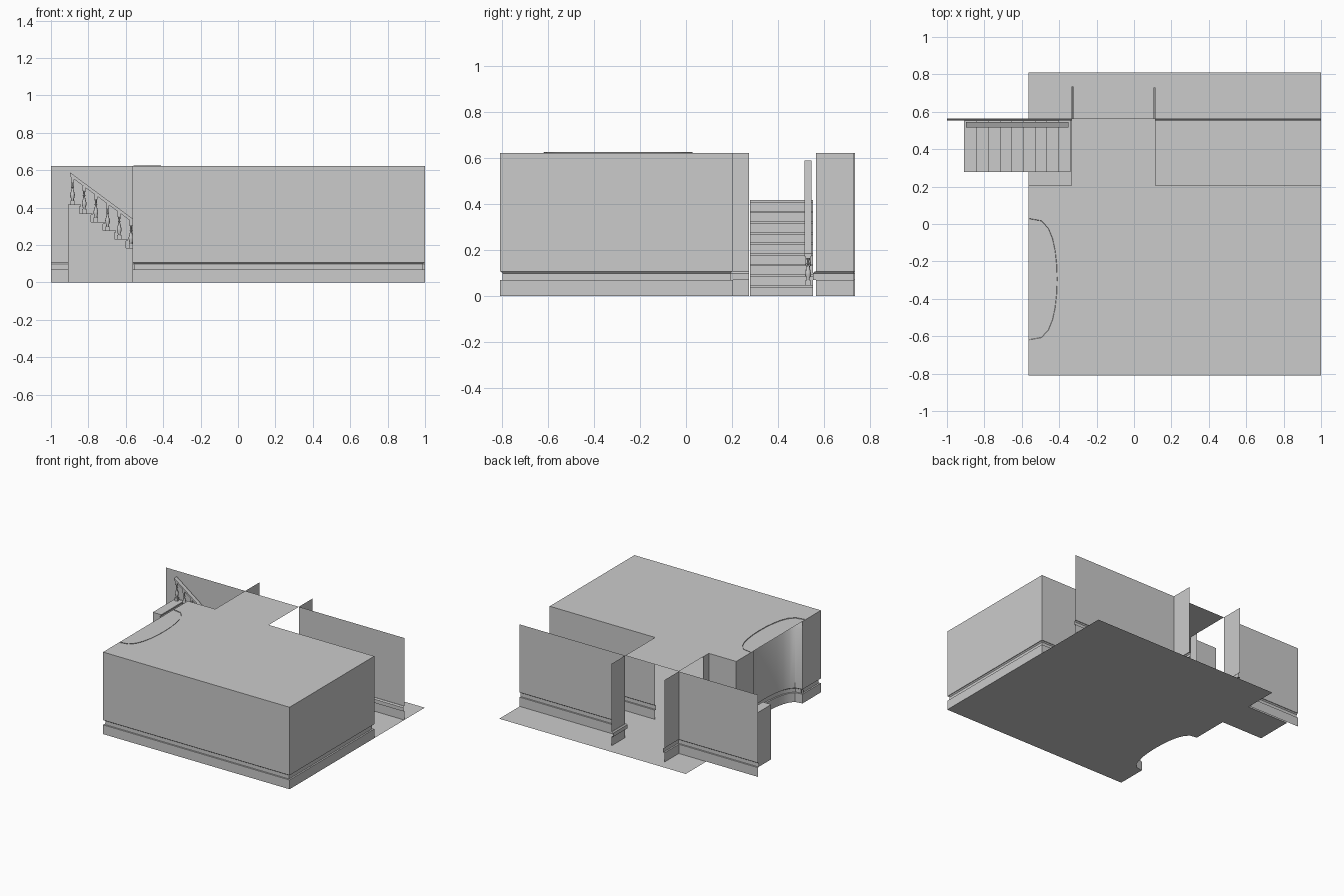
import bpy, bmesh, math
from mathutils import Vector

if "Cube" in bpy.data.objects:
    bpy.data.objects.remove(bpy.data.objects["Cube"])

H = 0.622                      # ceiling height


def make(name, verts, faces, smooth=False):
    me = bpy.data.meshes.new(name)
    me.from_pydata(verts, [], faces)
    me.update()
    ob = bpy.data.objects.new(name, me)
    bpy.context.collection.objects.link(ob)
    if smooth:
        bpy.ops.object.select_all(action='DESELECT')
        ob.select_set(True)
        bpy.context.view_layer.objects.active = ob
        bpy.ops.object.shade_smooth_by_angle(angle=math.radians(35))
    return ob


def wall(name, path, profile, smooth=False):
    """Sweep an (inward offset, z) profile along a plan path; the room lies to the left."""
    pts = [Vector(p) for p in path]
    normals = []
    for a, b in zip(pts, pts[1:]):
        d = (b - a).normalized()
        normals.append(Vector((-d.y, d.x)))
    verts = []
    for i, p in enumerate(pts):
        n0, n1 = normals[max(i - 1, 0)], normals[min(i, len(normals) - 1)]
        m = (n0 + n1) / (1 + n0.dot(n1))
        verts += [(p.x + m.x * o, p.y + m.y * o, z) for o, z in profile]
    k = len(profile)
    faces = [(i * k + j, (i + 1) * k + j, (i + 1) * k + j + 1, i * k + j + 1)
             for i in range(len(pts) - 1) for j in range(k - 1)]
    return make(name, verts, faces, smooth)


def prism(name, outline, y0, y1):
    """Extrude an (x, z) outline along y."""
    n = len(outline)
    verts = [(x, y, z) for y in (y0, y1) for x, z in outline]
    faces = [tuple(range(n)), tuple(range(2 * n - 1, n - 1, -1))]
    faces += [(i, i + n, (i + 1) % n + n, (i + 1) % n) for i in range(n)]
    ob = make(name, verts, faces)
    bm = bmesh.new()
    bm.from_mesh(ob.data)
    bmesh.ops.recalc_face_normals(bm, faces=bm.faces)
    bm.to_mesh(ob.data)
    bm.free()
    return ob


# wall section: low panel, projecting rail, plain upper wall
section = [(0, 0), (0, .07), (.012, .07), (.012, .098), (.004, .106), (0, .106), (0, H)]
bay_section = section[:-1] + [(0, .56), (.03, H + .004)]

# curved bay pushing into the room on the left
bay = []
for i in range(13):
    t = math.pi * i / 12
    bay.append((-.565 + .125 * max(math.sin(t), 0) ** .6, -.295 + .295 * math.cos(t)))

wall("stair_corner_wall", [(-.335, .275), (-.335, .205), (-.565, .205), (-.565, 0)], section)
wall("curved_bay_wall", bay, bay_section, True)
wall("main_room_wall", [(-.565, -.59), (-.565, -.81), (1, -.81), (1, .205), (.115, .205)], section)
wall("corridor_wall_right", [(1, .565), (.115, .565), (.115, .73)], section)
wall("corridor_wall_left", [(-.335, .735), (-.335, .565), (-1, .565)], section)

# floor follows the bay, ceiling has a strip over the hallway
floor = bay + [(-.565, -.81), (1, -.81), (1, .81), (-.565, .81)]
make("floor", [(x, y, 0) for x, y in floor], [tuple(range(len(floor)))])
ceiling = [(-.565, -.81), (1, -.81), (1, .205), (.115, .205), (.115, .565),
           (-.335, .565), (-.335, .205), (-.565, .205)]
make("ceiling", [(x, y, H) for x, y in ceiling], [tuple(reversed(range(8)))])

# staircase: nine treads with small nosings, climbing to the left
N, RUN, RISE, X0, TOP = 9, .0625, .0462, -.91, .416
steps = [(X0, 0), (X0, TOP)]
for i in range(N):
    x, z = X0 + RUN * (i + 1), TOP - RISE * i
    steps += [(x + .008, z), (x + .008, z - .01), (x, z - .01), (x, max(z - RISE, 0))]
prism("staircase", steps, .278, .553)

# turned balusters, one per tread
RAIL_Y, BH, SIDES = .531, .142, 10
turned = [(.0075, .022), (.0075, .03), (.012, .045), (.0125, .056), (.006, .08),
          (.0045, .09), (.008, .094), (.0045, .099), (.006, .115), (.007, .12)]
for i in range(N):
    x, z = X0 + .025 + RUN * i, TOP - RISE * i
    verts = [(x + r * math.cos(2 * math.pi * s / SIDES), RAIL_Y + r * math.sin(2 * math.pi * s / SIDES), z + h)
             for r, h in turned for s in range(SIDES)]
    faces = [(a * SIDES + s, a * SIDES + (s + 1) % SIDES, (a + 1) * SIDES + (s + 1) % SIDES, (a + 1) * SIDES + s)
             for a in range(len(turned) - 1) for s in range(SIDES)]
    make("baluster", verts, faces, True)
    for part, w, lo, hi in (("foot", .0115, 0, .023), ("head", .008, .119, BH + .005)):
        prism("baluster_" + part, [(x - w, z + lo), (x + w, z + lo), (x + w, z + hi), (x - w, z + hi)],
              RAIL_Y - w, RAIL_Y + w)

# sloping handrail: narrow core with a wider cap
xa, xb = -.897, -.35
for name, lo, hi, w in (("handrail_core", 0, .009, .011), ("handrail_cap", .009, .021, .0155)):
    za = TOP + BH + RISE / RUN * .012
    zb = za - RISE / RUN * (xb - xa)
    prism(name, [(xa, za + lo), (xb, zb + lo), (xb, zb + hi), (xa, za + hi)], RAIL_Y - w, RAIL_Y + w)
